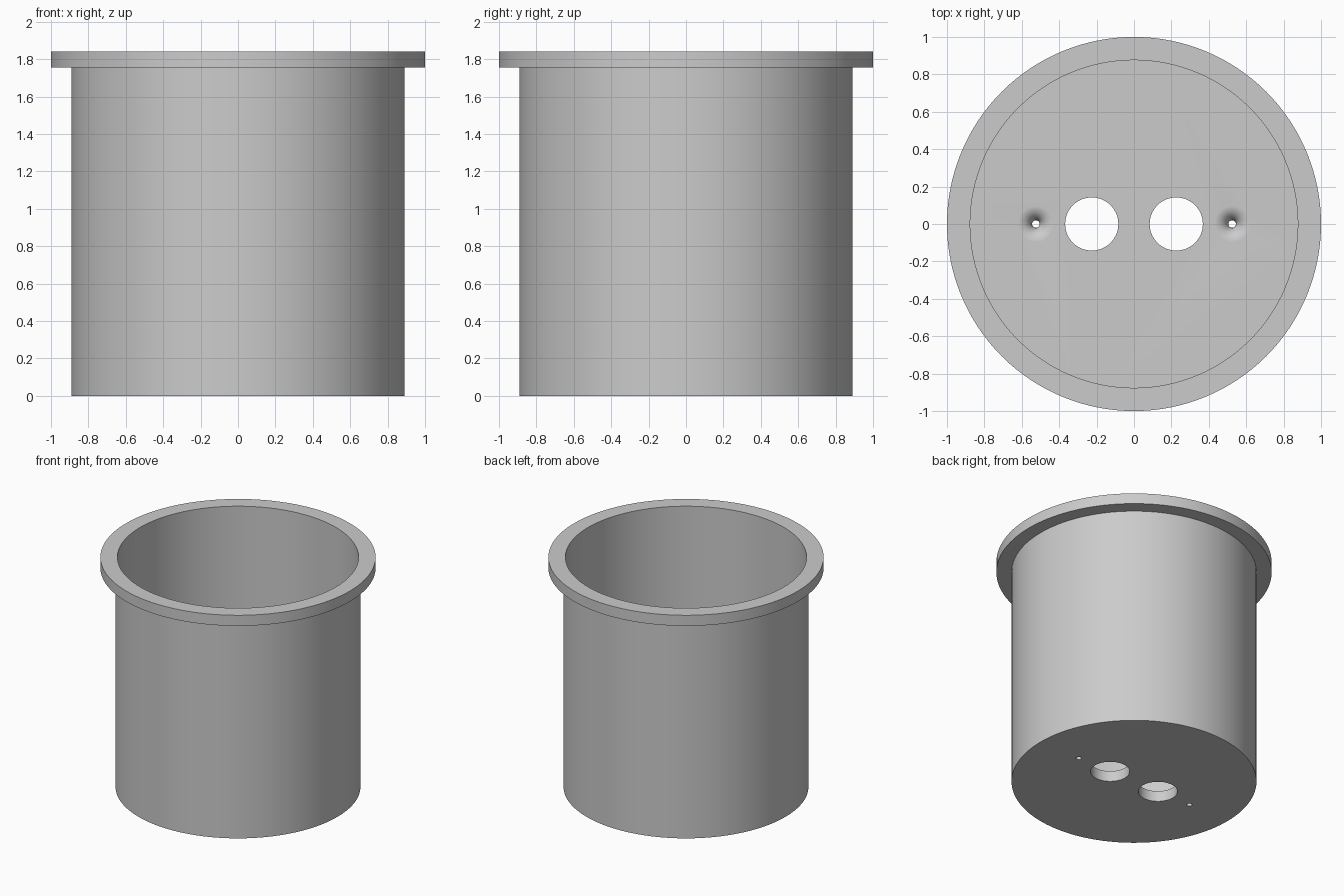
import bpy, bmesh, math

cube = bpy.data.objects.get("Cube")
if cube:
    bpy.data.objects.remove(cube, do_unlink=True)

BODY_R, INNER_R, FLANGE_R = 0.89, 0.876, 1.0
HEIGHT, FLANGE_Z, FLOOR = 1.84, 1.755, 0.085

grey = bpy.data.materials.new("plain grey")
grey.use_nodes = True
colour = (0.6, 0.6, 0.6, 1)
grey.diffuse_color = colour
grey.node_tree.nodes["Principled BSDF"].inputs["Base Color"].default_value = colour


def lathe(name, profile, sides, x=0):
    """Solid of revolution; the profile starts and ends on the axis."""
    bm = bmesh.new()
    verts = [bm.verts.new((r, 0, z)) for r, z in profile]
    edges = [bm.edges.new(pair) for pair in zip(verts, verts[1:])]
    bmesh.ops.spin(bm, geom=verts + edges, cent=(0, 0, 0), axis=(0, 0, 1),
                   angle=math.tau, steps=sides, use_merge=True)
    bmesh.ops.remove_doubles(bm, verts=bm.verts, dist=1e-5)
    # Merge the axis fans into single flat end caps
    bmesh.ops.dissolve_verts(bm, verts=[v for v in bm.verts if v.co.xy.length < 1e-5])
    bmesh.ops.recalc_face_normals(bm, faces=bm.faces)
    mesh = bpy.data.meshes.new(name)
    bm.to_mesh(mesh)
    bm.free()
    obj = bpy.data.objects.new(name, mesh)
    obj.location.x = x
    mesh.materials.append(grey)
    bpy.context.collection.objects.link(obj)
    return obj


# Thin-walled cup with a flat floor and a flange round the rim
cup = lathe("flanged_cup", [
    (0, 0), (BODY_R, 0), (BODY_R, FLANGE_Z), (FLANGE_R, FLANGE_Z),
    (FLANGE_R, HEIGHT), (INNER_R, HEIGHT), (INNER_R, FLOOR), (0, FLOOR)], 128)

# Small holes flare smoothly into the floor
hole_r, flare = 0.02, 0.08
top = FLOOR + 0.0003
arc = [(hole_r + flare * (1 - math.cos(a)), top - flare * (1 - math.sin(a)))
       for a in (math.pi / 2 * i / 12 for i in range(13))]
funnel = [(0, -0.1), (hole_r, -0.1)] + arc + [(hole_r + flare, 0.2), (0, 0.2)]
round_hole = [(0, -0.1), (0.142, -0.1), (0.142, 0.2), (0, 0.2)]

# Cut two large and two small holes, mirrored left and right
cutters = []
for side, sign in (("left", 1), ("right", -1)):
    cutters.append(lathe(side + "_large_hole", round_hole, 64, sign * 0.226))
    cutters.append(lathe(side + "_small_hole", funnel, 32, sign * 0.525))

bpy.ops.object.select_all(action="DESELECT")
bpy.context.view_layer.objects.active = cup
cup.select_set(True)
for cutter in cutters:
    mod = cup.modifiers.new(cutter.name, "BOOLEAN")
    mod.operation, mod.solver, mod.object = "DIFFERENCE", "EXACT", cutter
    bpy.ops.object.modifier_apply(modifier=mod.name)
    bpy.data.objects.remove(cutter, do_unlink=True)

bpy.ops.object.shade_smooth_by_angle(angle=math.radians(30))
